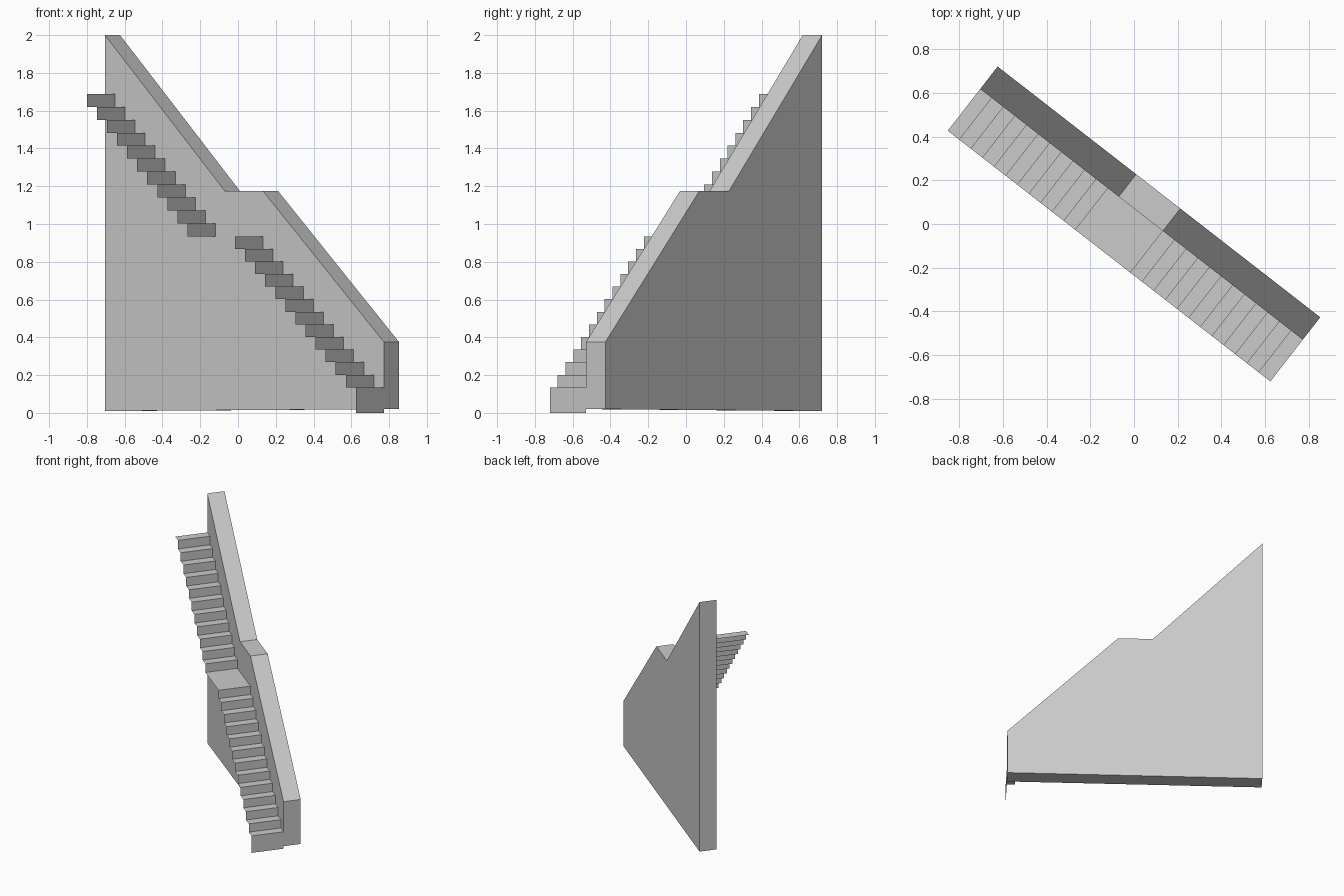
import bpy, bmesh, math
from mathutils import Matrix

if "Cube" in bpy.data.objects:
    bpy.data.objects.remove(bpy.data.objects["Cube"])

TURN = Matrix.Rotation(math.radians(-37.85), 4, 'Z')
HALF = 0.935                       # half length along the wall
FRONT, INNER, BACK = -0.186, 0.056, 0.186


def sweep(name, profile, y0, y1, closed):
    """Extrude a (length, height) profile across the width."""
    bm = bmesh.new()
    a = [bm.verts.new((x, y0, z)) for x, z in profile]
    b = [bm.verts.new((x, y1, z)) for x, z in profile]
    n = len(profile)
    for i in range(n if closed else n - 1):
        j = (i + 1) % n
        bm.faces.new((a[i], b[i], b[j], a[j]))
    if closed:
        bm.faces.new(a)
        bm.faces.new(b[::-1])
        bmesh.ops.recalc_face_normals(bm, faces=bm.faces)
    else:
        bm.normal_update()
        if sum(f.normal.z for f in bm.faces) < 0:
            bmesh.ops.reverse_faces(bm, faces=bm.faces)
    bm.transform(TURN)
    mesh = bpy.data.meshes.new(name)
    bm.to_mesh(mesh)
    bm.free()
    bpy.context.collection.objects.link(bpy.data.objects.new(name, mesh))


def flight(x0, x1, z0, rises):
    """Zigzag of risers, with a tread after each one."""
    run = (x1 - x0) / len(rises)
    pts, x, z = [(x0, z0)], x0, z0
    for rise in rises:
        z += rise
        pts.append((x, z))
        x += run
        pts.append((x, z))
    return pts


# side wall with two slopes and a level middle
wall = [(-HALF, 0.01), (-HALF, 2.0), (-0.132, 1.175), (0.124, 1.175),
        (HALF, 0.375), (HALF, 0.02)]
sweep("side_wall", wall, INNER, BACK, True)

# open folded sheet: lower flight (double first riser), landing, upper flight
landing_z, step_run = 0.935, 0.0675
lower = flight(HALF, 0.124 - step_run, 0.0, [0.135] + [0.8 / 12] * 12)
lower.pop()                        # last tread becomes the landing
upper = flight(-0.195, -HALF, landing_z, [0.0685] * 11)
sweep("stair_treads_and_risers", lower + upper, FRONT, INNER, False)
